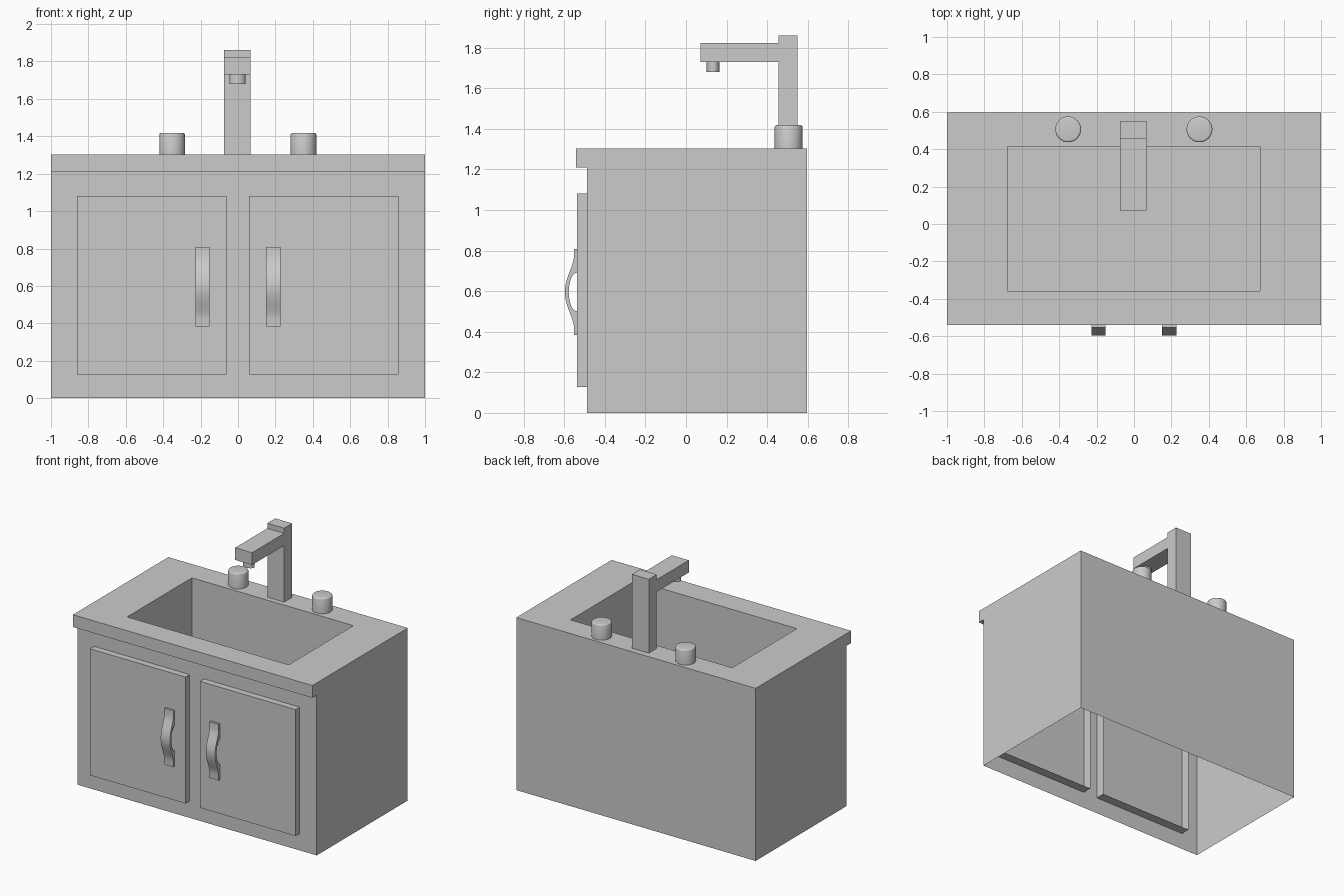
import bpy, bmesh, math
from mathutils import Vector

if "Cube" in bpy.data.objects:
    bpy.data.objects.remove(bpy.data.objects["Cube"])

FRONT, LIP, BACK = -0.489, -0.541, 0.597
DOOR, DOOR_IN = -0.538, -0.417
TOP, LIP_Z, BASIN_Z = 1.303, 1.21, 0.78


def finish(bm, name, smooth=False):
    bmesh.ops.remove_doubles(bm, verts=bm.verts, dist=1e-5)
    bmesh.ops.recalc_face_normals(bm, faces=bm.faces)
    mesh = bpy.data.meshes.new(name)
    bm.to_mesh(mesh)
    bm.free()
    ob = bpy.data.objects.new(name, mesh)
    bpy.context.collection.objects.link(ob)
    if smooth:
        bpy.context.view_layer.objects.active = ob
        ob.select_set(True)
        bpy.ops.object.shade_smooth_by_angle(angle=math.radians(35))
        ob.select_set(False)
    return ob


def poly(bm, pts):
    return bm.faces.new([bm.verts.new(p) for p in pts])


def grid(bm, us, vs, place):
    """Rectangular patch of quads, returned by cell index."""
    return {(i, j): poly(bm, [place(us[i], vs[j]), place(us[i + 1], vs[j]),
                              place(us[i + 1], vs[j + 1]), place(us[i], vs[j + 1])])
            for i in range(len(us) - 1) for j in range(len(vs) - 1)}


def push(bm, face, offset):
    """Move a face, leaving walls behind it and its old place open."""
    new = bmesh.ops.extrude_discrete_faces(bm, faces=[face])["faces"][0]
    bmesh.ops.translate(bm, verts=list(new.verts), vec=Vector(offset))


def prism_x(name, profile, x0, x1, smooth=False):
    """Extrude a (y, z) outline along x."""
    bm = bmesh.new()
    f = poly(bm, [(x0, y, z) for y, z in profile])
    r = bmesh.ops.extrude_face_region(bm, geom=[f])
    bmesh.ops.translate(bm, vec=(x1 - x0, 0, 0),
                        verts=[g for g in r["geom"] if isinstance(g, bmesh.types.BMVert)])
    return finish(bm, name, smooth)


def lathe(name, profile, centre, sy=1.0, n=32):
    """Turned part from (radius, z) rings, capped at both ends."""
    bm = bmesh.new()
    rings = [[bm.verts.new((centre[0] + r * math.cos(2 * math.pi * k / n),
                            centre[1] + sy * r * math.sin(2 * math.pi * k / n), z))
              for k in range(n)] for r, z in profile]
    for a, b in zip(rings, rings[1:]):
        for k in range(n):
            m = (k + 1) % n
            bm.faces.new((a[k], a[m], b[m], b[k]))
    bm.faces.new(rings[0])
    bm.faces.new(rings[-1])
    return finish(bm, name, True)


# Cabinet shell, open underneath, with the basin pushed down from the counter
bm = bmesh.new()
grid(bm, [-1, 1], [0, LIP_Z], lambda x, z: (x, FRONT, z))
top = grid(bm, [-1, -0.676, 0.674, 1], [LIP, -0.358, 0.415, BACK],
           lambda x, y: (x, y, TOP))
for x in (-1, 1):
    poly(bm, [(x, FRONT, 0), (x, BACK, 0), (x, BACK, TOP),
              (x, LIP, TOP), (x, LIP, LIP_Z), (x, FRONT, LIP_Z)])
grid(bm, [-1, 1], [0, TOP], lambda x, z: (x, BACK, z))
grid(bm, [-1, 1], [LIP_Z, TOP], lambda x, z: (x, LIP, z))
grid(bm, [-1, 1], [LIP, FRONT], lambda x, y: (x, y, LIP_Z))
bmesh.ops.remove_doubles(bm, verts=bm.verts, dist=1e-5)
push(bm, top[1, 1], (0, 0, BASIN_Z - TOP))
finish(bm, "sink_cabinet")

# Doors: trays open at the back, passing through the front panel
for side, x0, x1 in (("left", -0.86, -0.062), ("right", 0.06, 0.858)):
    bm = bmesh.new()
    cell = grid(bm, [x0, x1], [0.127, 1.082], lambda x, z: (x, DOOR_IN, z))
    push(bm, cell[0, 0], (0, DOOR - DOOR_IN, 0))
    finish(bm, side + "_door")

# Door handles: flat ends with a bowed grip
N = 16
outer, inner = [], []
for k in range(N + 1):
    t = -1 + 2 * k / N
    outer.append((-0.553 - 0.044 * math.cos(t * math.pi / 2) ** 1.4, 0.596 + 0.165 * t))
    a = math.pi * k / N
    inner.append((DOOR - 0.04 * math.sin(a), 0.596 + 0.095 * math.cos(a)))
outline = ([(DOOR, 0.383), (-0.553, 0.383)] + outer
           + [(-0.553, 0.808), (DOOR, 0.808)] + inner)
for side, x in (("left", -0.19), ("right", 0.188)):
    prism_x(side + "_handle", outline, x - 0.038, x + 0.038, True)

# Faucet column and arm
prism_x("faucet", [(0.455, TOP), (0.55, TOP), (0.55, 1.861), (0.455, 1.861),
                   (0.455, 1.822), (0.072, 1.822), (0.072, 1.73), (0.455, 1.73)],
        -0.074, 0.067)
lathe("faucet_nozzle", [(0.043, 1.679), (0.043, 1.731)], (-0.003, 0.134), sy=0.75)

# Tap knobs
for side, x in (("left", -0.352), ("right", 0.35)):
    lathe(side + "_knob", [(0.069, TOP - 0.003), (0.069, 1.409), (0.067, 1.414),
                           (0.063, 1.417), (0.058, 1.418)], (x, 0.506))
